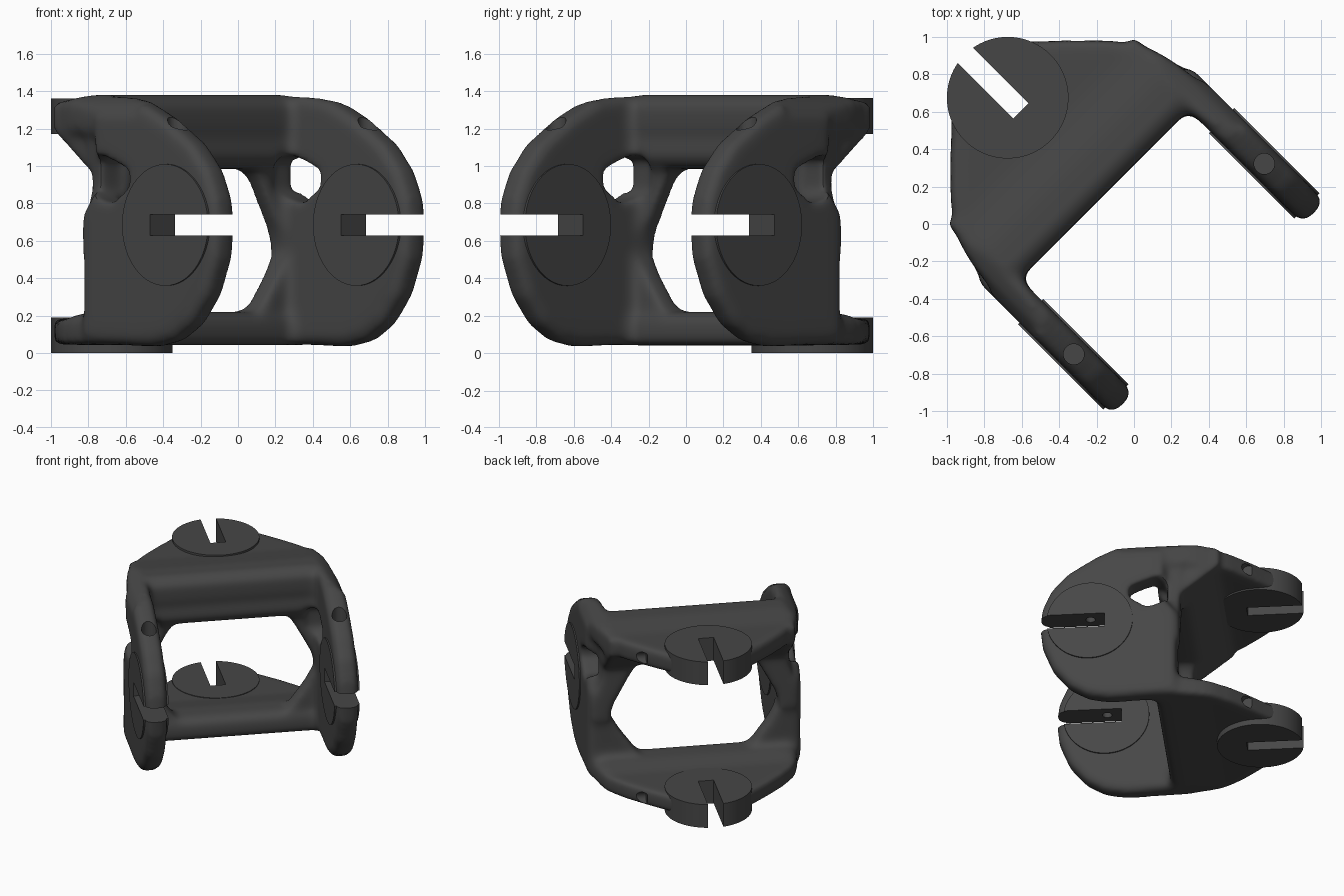
import bpy, bmesh, math
from mathutils import Matrix, Vector

cube = bpy.data.objects.get("Cube")
if cube:
    bpy.data.objects.remove(cube, do_unlink=True)

TURN = math.radians(-45)          # the part is built straight, then turned
MID = 0.685                       # height of the side pivots
SIDE_U, PLATE_U = 0.265, -0.955   # pivot positions along the part
R = 0.325

grey = bpy.data.materials.new("dark_grey")
grey.use_nodes = True
grey.diffuse_color = (0.062, 0.062, 0.062, 1)
grey.node_tree.nodes["Principled BSDF"].inputs["Base Color"].default_value = grey.diffuse_color


def prism(bm, outline, lo, hi, axis):
    """Extrude an outline along x, y or z."""
    def place(a, b, t):
        return {"x": (t, a, b), "y": (a, t, b), "z": (a, b, t)}[axis]
    face = bm.faces.new([bm.verts.new(place(a, b, lo)) for a, b in outline])
    new = bmesh.ops.extrude_face_region(bm, geom=[face])["geom"]
    verts = [g for g in new if isinstance(g, bmesh.types.BMVert)]
    bmesh.ops.translate(bm, verts=verts, vec=Vector(place(0, 0, hi - lo)))


def box(bm, u, v, z):
    prism(bm, [(u[0], v[0]), (u[1], v[0]), (u[1], v[1]), (u[0], v[1])], z[0], z[1], "z")


def cylinder(bm, centre, radius, depth, axis, sides=32):
    m = Matrix.Translation(centre)
    if axis == "y":
        m = m @ Matrix.Rotation(math.pi / 2, 4, "X")
    bmesh.ops.create_cone(bm, cap_ends=True, segments=sides, radius1=radius,
                          radius2=radius, depth=depth, matrix=m)


def finish(name, bm):
    for f in bm.faces:
        f.normal_update()
    bmesh.ops.recalc_face_normals(bm, faces=bm.faces[:])
    mesh = bpy.data.meshes.new(name)
    bm.to_mesh(mesh)
    bm.free()
    mesh.materials.append(grey)
    ob = bpy.data.objects.new(name, mesh)
    ob.rotation_euler.z = TURN
    bpy.context.collection.objects.link(ob)
    return ob


def cut(ob, cutter):
    m = ob.modifiers.new("cut", "BOOLEAN")
    m.operation, m.solver, m.object = "DIFFERENCE", "EXACT", cutter


def remesh(ob, size):
    m = ob.modifiers.new("remesh", "REMESH")
    m.mode, m.voxel_size = "VOXEL", size


def bake(ob):
    dg = bpy.context.evaluated_depsgraph_get()
    mesh = bpy.data.meshes.new_from_object(ob.evaluated_get(dg))
    ob.modifiers.clear()
    ob.data = mesh
    mesh.materials.clear()
    mesh.materials.append(grey)
    for p in mesh.polygons:
        p.material_index = 0


# Slot cutters: open to the back in the plates, to the front in the arms
bm = bmesh.new()
for z in (0.09, 1.27):
    box(bm, (-1.6, PLATE_U + 0.1), (-0.058, 0.058), (z - 0.2, z + 0.2))
for s in (-1, 1):
    box(bm, (SIDE_U - 0.115, 0.9), sorted((s * 0.5, s * 1.0)), (MID - 0.057, MID + 0.057))
slots = finish("slot_cutter", bm)

# Pin holes and counterbores
bm = bmesh.new()
for s in (-1, 1):
    cylinder(bm, (SIDE_U, s * 0.72, 1.28), 0.055, 0.4, "z")
    cylinder(bm, (SIDE_U, s * 0.72, MID + 0.04), 0.036, 0.4, "z")
for z in (0.11, 1.26):
    cylinder(bm, (PLATE_U + 0.05, 0.655, z), 0.045, 0.4, "y")
holes = finish("hole_cutter", bm)

# Opening between each arm and its upper strut, and the sloped upper shoulder
bm = bmesh.new()
window = [(-0.31, 0.87), (-0.27, 0.83), (-0.16, 0.8), (-0.03, 0.89), (-0.03, 0.98),
          (-0.24, 1.06), (-0.31, 1.03)]
shoulder = [(0.66, 1.45), (0.66, 1.39), (0.76, 1.33), (0.85, 1.19), (0.85, 1.45)]
for s in (-1, 1):
    prism(bm, window, *sorted((s * 0.55, s * 1.2)), "y")
    prism(bm, [(s * v, z) for v, z in shoulder], -0.75, 0.05, "x")
windows = finish("window_cutter", bm)

# Side arms, thinner towards the rim
bm = bmesh.new()
arm = [(-0.39, 0.05), (0.12, 0.035), (0.28, 0.065), (0.42, 0.15), (0.545, 0.3), (0.625, 0.5),
       (0.645, MID), (0.625, 0.83), (0.56, 0.98), (0.435, 1.12), (0.225, 1.255), (0.02, 1.35),
       (-0.2, 1.385), (-0.3, 1.37), (-0.3, 0.87), (-0.39, 0.75)]
core = [(0.05 + (u - 0.05) * 0.94, 0.7 + (z - 0.7) * 0.94) for u, z in arm]
# Lower gussets and upper struts frame the six-sided central opening
gusset = [(0.4, 0.1), (0.41, 0.21), (0.55, 0.4), (0.645, 0.56), (0.76, 0.58), (0.77, 0.1)]
strut = [(0.645, 0.52), (0.615, 0.65), (0.48, 0.9), (0.4, 1.02), (0.4, 1.15), (0.74, 1.15),
         (0.71, 0.95), (0.73, 0.8), (0.78, 0.68), (0.77, 0.52)]
for s in (-1, 1):
    prism(bm, arm, *sorted((s * 0.66, s * 0.785)), "y")
    prism(bm, core, *sorted((s * 0.637, s * 0.807)), "y")
    prism(bm, [(s * v, z) for v, z in gusset], -0.39, -0.25, "x")
    prism(bm, [(s * v, z) for v, z in strut], -0.41, -0.29, "x")

# Plates that carry the upper and lower pivots
half = [(-0.225, 0.79), (-0.35, 0.78), (-0.5, 0.755), (-0.6, 0.725), (-0.69, 0.675),
        (-0.78, 0.605), (-0.92, 0.47), (-1.04, 0.34), (-1.13, 0.25)]
plan = half + [(u, -v) for u, v in reversed(half)]
prism(bm, plan, 0.045, 0.185, "z")
prism(bm, plan, 1.185, 1.345, "z")

# Crossbars between the arms
upper_bar = [(-0.28, 1.38), (-0.22, 1.05), (-0.27, 0.985), (-0.45, 0.985), (-0.7, 1.185),
             (-0.7, 1.34), (-0.45, 1.38)]
lower_bar = [(-0.22, 0.04), (-0.22, 0.18), (-0.28, 0.22), (-0.45, 0.22), (-0.65, 0.18), (-0.65, 0.045)]
for bar in (upper_bar, lower_bar):
    prism(bm, bar, -0.71, 0.71, "y")
body = finish("yoke_body", bm)
remesh(body, 0.025)
cut(body, windows)
remesh(body, 0.02)
smooth = body.modifiers.new("smooth", "SMOOTH")
smooth.factor, smooth.iterations = 0.5, 14
cut(body, slots)
cut(body, holes)

# Slotted pivot discs
parts = [body]
for name, centre, axis in (("lower_disc", (PLATE_U, 0, 0.095), "z"),
                           ("upper_disc", (PLATE_U, 0, 1.267), "z"),
                           ("left_disc", (SIDE_U, 0.722, MID), "y"),
                           ("right_disc", (SIDE_U, -0.722, MID), "y")):
    bm = bmesh.new()
    cylinder(bm, centre, R, 0.19, axis, 96)
    disc = finish(name, bm)
    cut(disc, slots)
    if axis == "y":
        cut(disc, holes)
    parts.append(disc)

bpy.context.view_layer.update()
for ob in parts:
    bake(ob)
for helper in (slots, holes, windows):
    bpy.data.objects.remove(helper, do_unlink=True)

bpy.ops.object.select_all(action="DESELECT")
for ob in parts:
    ob.select_set(True)
bpy.context.view_layer.objects.active = body
bpy.ops.object.shade_smooth_by_angle(angle=math.radians(35))
